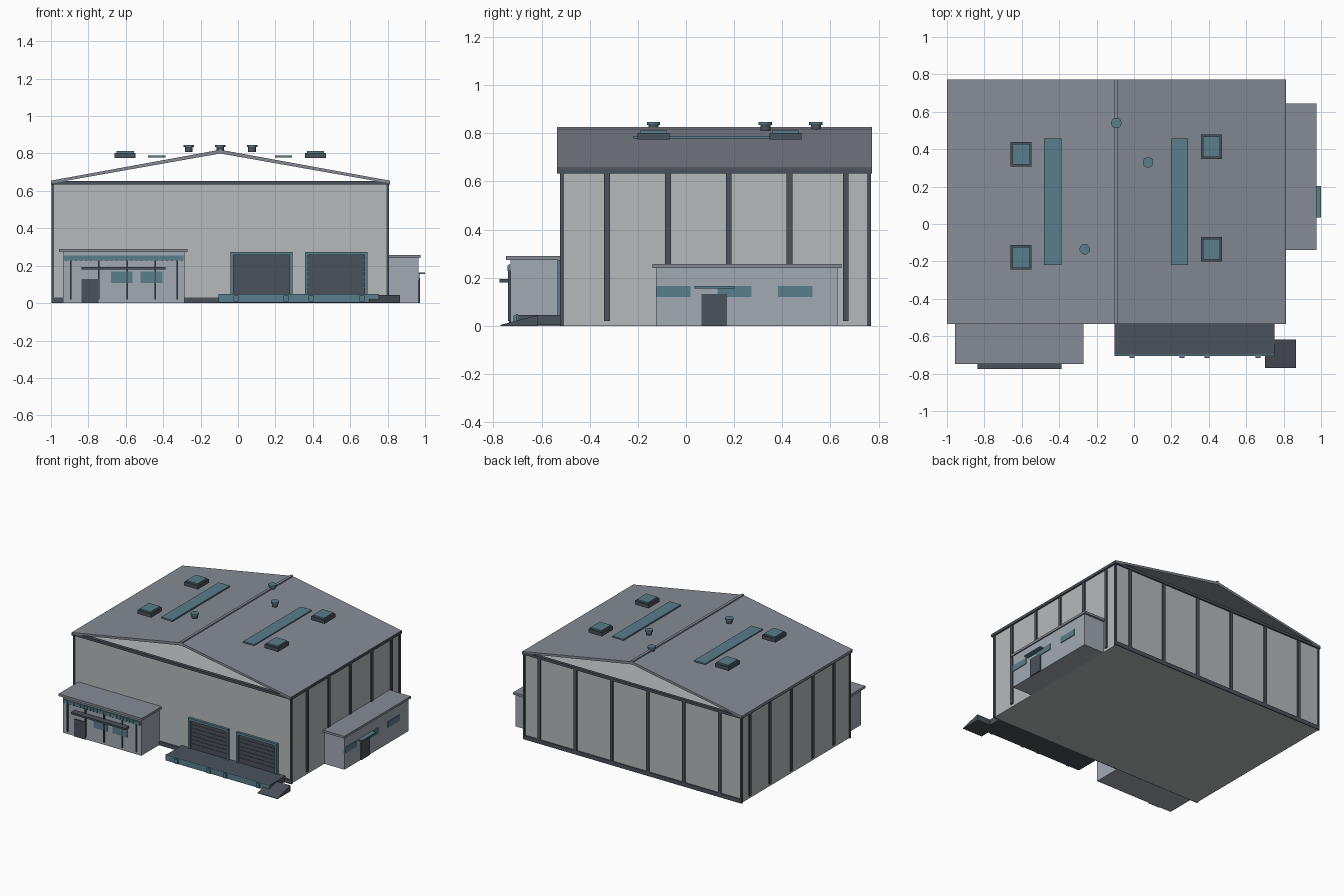
import bpy, bmesh, math

if "Cube" in bpy.data.objects:
    bpy.data.objects.remove(bpy.data.objects["Cube"])


def material(name, rgb):
    m = bpy.data.materials.new(name)
    m.diffuse_color = (*rgb, 1)
    m.use_nodes = True
    m.node_tree.nodes["Principled BSDF"].inputs["Base Color"].default_value = m.diffuse_color
    return m


WALL = material("wall_panel", (0.46, 0.49, 0.50))
OFFICE = material("office_panel", (0.36, 0.40, 0.45))
ROOF = material("roof_metal", (0.24, 0.26, 0.30))
DARK = material("dark_trim", (0.07, 0.085, 0.105))
TEAL = material("teal_paint", (0.10, 0.21, 0.26))


def finish(name, bm, mat):
    bmesh.ops.recalc_face_normals(bm, faces=bm.faces)
    me = bpy.data.meshes.new(name)
    bm.to_mesh(me)
    bm.free()
    me.materials.append(mat)
    ob = bpy.data.objects.new(name, me)
    bpy.context.collection.objects.link(ob)
    return ob


def box(name, x, y, z, mat):
    """Box from (min, max) ranges."""
    bm = bmesh.new()
    bmesh.ops.create_cube(bm, size=1)
    for v in bm.verts:
        v.co = [(r[0] + r[1]) / 2 + c * (r[1] - r[0]) for r, c in zip((x, y, z), v.co)]
    return finish(name, bm, mat)


def prism(name, profile, axis, span, mat):
    """Extrude a profile along x (profile is y,z) or y (profile is x,z)."""
    bm = bmesh.new()
    put = (lambda p, s: (s, *p)) if axis == "x" else (lambda p, s: (p[0], s, p[1]))
    a, b = [[bm.verts.new(put(p, s)) for p in profile] for s in span]
    n = len(profile)
    bm.faces.new(a)
    bm.faces.new(b)
    for i in range(n):
        bm.faces.new((a[i], a[(i + 1) % n], b[(i + 1) % n], b[i]))
    return finish(name, bm, mat)


# main hall: box body with open gables
X0, X1, Y0, Y1 = -0.99, 0.80, -0.515, 0.76
EAVE, RIDGE, RX = 0.64, 0.82, -0.095
box("hall_body", (X0, X1), (Y0, Y1), (0, EAVE), WALL)
RY = (-0.535, 0.772)
for name, ex in (("roof_left", -1.0), ("roof_right", 0.81)):
    prism(name, [(ex, EAVE), (ex, EAVE + 0.015), (RX, RIDGE), (RX, RIDGE - 0.02)], "y", RY, ROOF)
box("ridge_cap", (RX - 0.01, RX + 0.01), RY, (0.812, 0.827), ROOF)

# eave trims, plinths and corner posts
for name, y in (("front_eave", (-0.53, -0.505)), ("back_eave", (0.75, 0.772))):
    box(name, (-1.0, 0.812), y, (0.633, 0.652), DARK)
for name, x in (("left_eave", (-1.0, -0.98)), ("right_eave", (0.79, 0.812))):
    box(name, x, RY, (0.633, 0.652), DARK)
box("front_plinth", (X0, X1), (Y0 - 0.008, Y0), (0, 0.03), DARK)
box("back_plinth", (X0, X1), (Y1, Y1 + 0.008), (0, 0.03), DARK)
for cx in (X0, X1):
    for cy in (Y0, Y1):
        box("corner_post", (cx - 0.006, cx + 0.006), (cy - 0.008, cy + 0.008), (0, EAVE), DARK)

# wall pilasters
for y in (-0.328, -0.075, 0.178, 0.43, 0.664):
    for x in (X0, X1):
        box("side_pilaster", (x - 0.008, x + 0.008), (y - 0.012, y + 0.012), (0.02, 0.632), DARK)
for i in range(6):
    x = -0.815 + i * 0.298
    box("back_pilaster", (x - 0.012, x + 0.012), (Y1 - 0.008, Y1 + 0.008), (0.02, 0.632), DARK)

# roof skylights, strips and vents
for x, y in ((-0.603, 0.373), (-0.603, -0.178), (0.415, 0.413), (0.415, -0.135)):
    box("skylight_curb", (x - 0.056, x + 0.056), (y - 0.066, y + 0.066), (0.775, 0.802), DARK)
    box("skylight_pane", (x - 0.046, x + 0.046), (y - 0.056, y + 0.056), (0.80, 0.812), TEAL)
for x in (-0.434, 0.243):
    box("skylight_strip", (x - 0.046, x + 0.046), (-0.22, 0.457), (0.778, 0.789), TEAL)
for x, y in ((-0.263, -0.135), (-0.095, 0.54), (0.075, 0.33)):
    for name, r, z, h, mat in (("vent_pipe", 0.021, 0.822, 0.026, DARK), ("vent_cap", 0.028, 0.84, 0.012, TEAL)):
        bm = bmesh.new()
        bmesh.ops.create_cone(bm, cap_ends=True, segments=20, radius1=r, radius2=r, depth=h)
        bmesh.ops.translate(bm, verts=bm.verts, vec=(x, y, z))
        finish(name, bm, mat)

# front office block
box("office_body", (-0.935, -0.287), (-0.73, Y0), (0, 0.273), OFFICE)
box("office_roof", (-0.957, -0.27), (-0.748, Y0), (0.273, 0.29), ROOF)
box("office_band", (-0.93, -0.292), (-0.737, -0.73), (0.228, 0.255), TEAL)
for i in range(24):
    x = -0.925 + i * 0.027
    box("band_rib", (x, x + 0.01), (-0.741, -0.735), (0.228, 0.25), TEAL)
for x in (-0.893, -0.745, -0.592, -0.442, -0.325):
    box("office_mullion", (x - 0.004, x + 0.004), (-0.739, -0.73), (0.02, 0.228), DARK)
box("office_canopy", (-0.838, -0.387), (-0.775, -0.73), (0.181, 0.194), DARK)
box("office_door", (-0.838, -0.746), (-0.736, -0.73), (0, 0.13), DARK)
for x in ((-0.68, -0.565), (-0.52, -0.403)):
    box("office_window", x, (-0.735, -0.73), (0.107, 0.17), TEAL)

# loading doors with frames and slat ribs
for x0, x1 in ((-0.04, 0.292), (0.357, 0.693)):
    F = (-0.533, Y0)
    box("dock_door", (x0 + 0.015, x1 - 0.015), (-0.522, Y0), (0.045, 0.258), DARK)
    box("door_head", (x0, x1), F, (0.256, 0.274), TEAL)
    for a in (x0, x1 - 0.017):
        box("door_jamb", (a, a + 0.017), F, (0.045, 0.256), TEAL)
    for i in range(6):
        z = 0.08 + i * 0.029
        box("door_slat", (x0 + 0.018, x1 - 0.018), (-0.525, -0.52), (z, z + 0.006), DARK)

# loading dock with bumpers and ramp
box("dock_platform", (-0.103, 0.752), (-0.70, Y0), (0.003, 0.046), DARK)
box("dock_fascia", (-0.103, 0.755), (-0.707, -0.698), (0.006, 0.05), TEAL)
for x in (-0.011, 0.256, 0.39, 0.663):
    box("dock_bumper", (x - 0.013, x + 0.013), (-0.716, -0.705), (0.008, 0.042), TEAL)
prism("dock_ramp", [(-0.77, 0), (-0.617, 0), (-0.617, 0.044), (-0.77, 0.004)], "x", (0.70, 0.865), DARK)

# side annex
box("annex_body", (X1, 0.966), (-0.125, 0.63), (0, 0.24), OFFICE)
box("annex_roof", (X1, 0.975), (-0.14, 0.645), (0.24, 0.257), ROOF)
for y in ((-0.125, 0.018), (0.13, 0.273), (0.382, 0.526)):
    box("annex_window", (0.96, 0.971), y, (0.12, 0.165), TEAL)
box("annex_door", (0.96, 0.972), (0.064, 0.17), (0, 0.133), DARK)
box("annex_canopy", (0.96, 1.0), (0.036, 0.202), (0.156, 0.165), TEAL)
